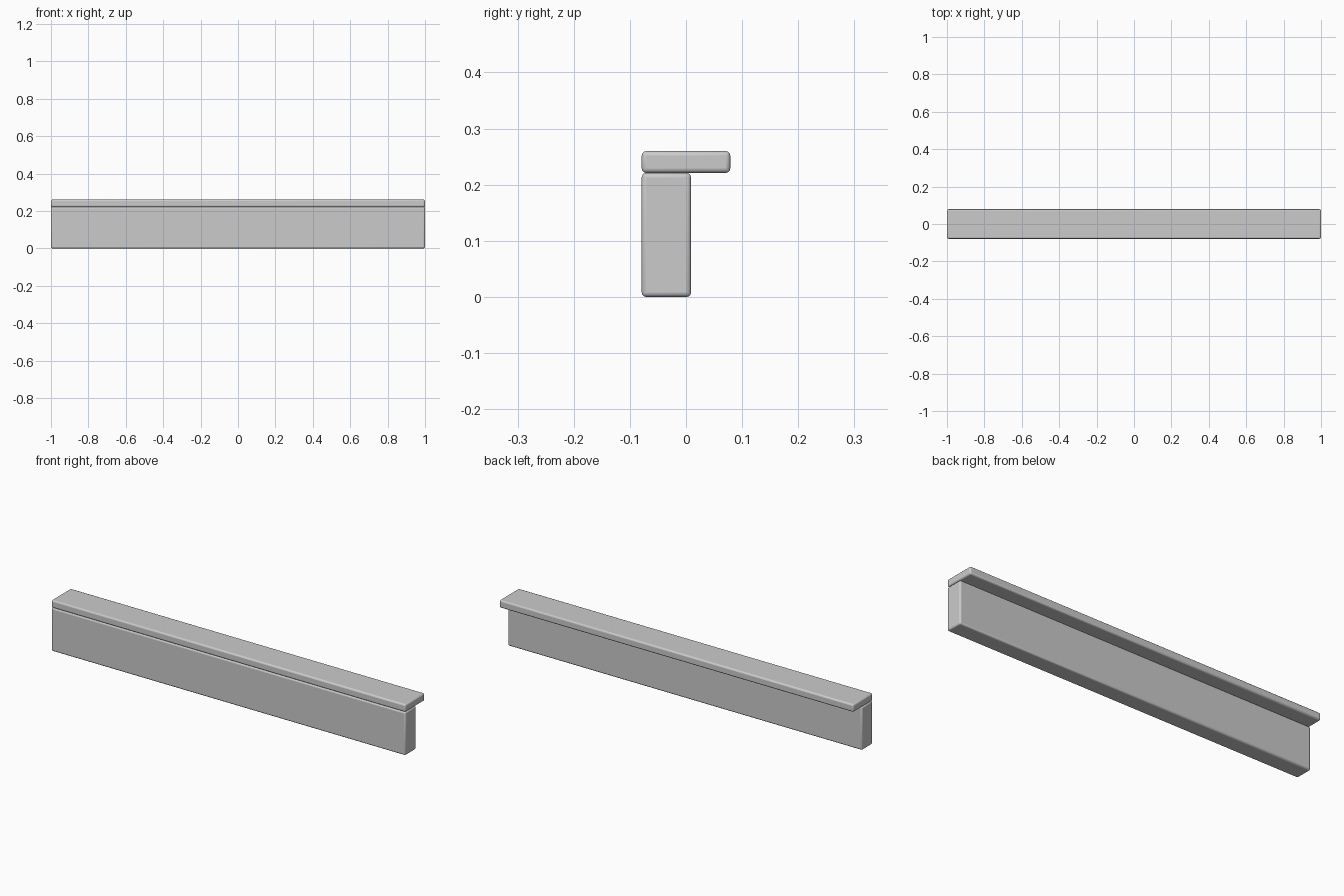
import bpy

if "Cube" in bpy.data.objects:
    bpy.data.objects.remove(bpy.data.objects["Cube"])


def rounded_board(name, y0, y1, z0, z1, length=2.0, radius=0.008):
    """Long board with softly rounded edges, centred on x."""
    bpy.ops.mesh.primitive_cube_add(size=1, location=(0, (y0 + y1) / 2, (z0 + z1) / 2))
    board = bpy.context.object
    board.name = name
    board.scale = (length, y1 - y0, z1 - z0)
    bpy.ops.object.transform_apply(location=False, rotation=False, scale=True)
    bevel = board.modifiers.new("rounded_edges", 'BEVEL')
    bevel.width = radius
    bevel.segments = 3
    bpy.ops.object.shade_smooth_by_angle()
    return board


# Upright wall, flush with the front of the cap
rounded_board("wall", -0.079, 0.009, 0.0, 0.221)

# Flat cap overhanging towards the back
rounded_board("cap", -0.079, 0.079, 0.221, 0.26)
